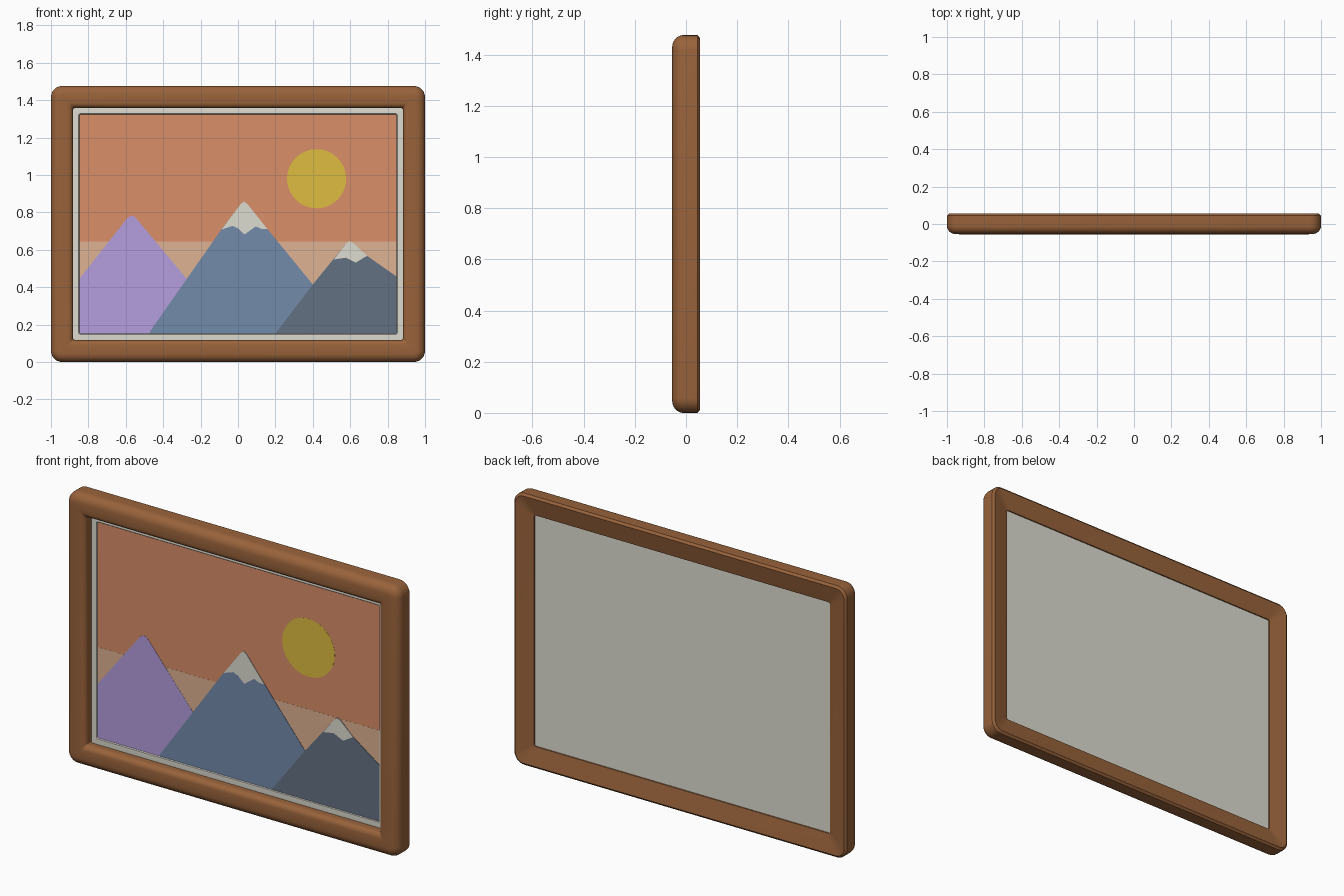
import bpy, bmesh, math

if "Cube" in bpy.data.objects:
    bpy.data.objects.remove(bpy.data.objects["Cube"])

H = 1.476          # overall height
CZ = H / 2
PIC = 0.152        # picture inset from the outer edge
PX, PZ = 1 - PIC, PIC


def material(name, r, g, b):
    lin = [((c / 255 + 0.055) / 1.055) ** 2.4 for c in (r, g, b)]
    m = bpy.data.materials.new(name)
    m.diffuse_color = (*lin, 1)
    m.use_nodes = True
    m.node_tree.nodes["Principled BSDF"].inputs["Base Color"].default_value = m.diffuse_color
    return m


WOOD = material("brown wood", 153, 99, 59)
CARD = material("off white", 222, 220, 209)
SKY = material("orange sky", 218, 142, 104)
HAZE = material("pale haze", 222, 178, 146)
SUN = material("yellow sun", 222, 188, 65)
PURPLE = material("purple", 181, 157, 222)
BLUE = material("blue", 115, 139, 171)
SLATE = material("slate", 100, 113, 131)


def finish(name, bm, mat, smooth=False):
    bmesh.ops.recalc_face_normals(bm, faces=bm.faces[:])
    me = bpy.data.meshes.new(name)
    bm.to_mesh(me)
    bm.free()
    me.materials.append(mat)
    ob = bpy.data.objects.new(name, me)
    bpy.context.collection.objects.link(ob)
    if smooth:
        bpy.ops.object.select_all(action='DESELECT')
        ob.select_set(True)
        bpy.context.view_layer.objects.active = ob
        bpy.ops.object.shade_smooth_by_angle(angle=math.radians(35))
    return ob


def rounded_rect(inset, y, radius, steps=6):
    """Points of a rounded rectangle set in from the outer edge."""
    w, h = 1 - inset - radius, CZ - inset - radius
    pts = []
    for q, (sx, sz) in enumerate(((1, 1), (-1, 1), (-1, -1), (1, -1))):
        for i in range(steps + 1):
            a = math.pi / 2 * (q + i / steps)
            pts.append((sx * w + radius * math.cos(a), y,
                        CZ + sz * h + radius * math.sin(a)))
    return pts


def loft(name, profile, mat, closed):
    """Sweep a profile of (inset, y) points around the rectangle."""
    bm = bmesh.new()
    rings = [[bm.verts.new(p) for p in rounded_rect(i, y, max(0.01, 0.06 - i))]
             for i, y in profile]
    n = len(rings[0])
    pairs = list(zip(rings, rings[1:]))
    if closed:
        pairs.append((rings[-1], rings[0]))
    else:
        bm.faces.new(rings[0])
        bm.faces.new(rings[-1])
    for a, b in pairs:
        for k in range(n):
            j = (k + 1) % n
            bm.faces.new((a[k], a[j], b[j], b[k]))
    return finish(name, bm, mat, True)


def plate(name, pts, layer, mat):
    """Thin painted shape lying on the picture."""
    bm = bmesh.new()
    y = 0.006 - 0.0008 * layer
    f = bm.faces.new([bm.verts.new((x, y, z)) for x, z in pts])
    ext = bmesh.ops.extrude_face_region(bm, geom=[f])
    for v in ext["geom"]:
        if isinstance(v, bmesh.types.BMVert):
            v.co.y = 0.0065
    # keep the front face so that the plate is a closed solid
    if f not in bm.faces[:]:
        bm.faces.new([v for v in bm.verts if abs(v.co.y - y) < 1e-6])
    return finish(name, bm, mat)


# Wooden frame: bullnose front, soft inner lip, sloping back
frame = [(0.012, 0.055), (0.0, 0.045), (0.0, -0.010)]
for i in range(1, 9):
    a = math.pi / 2 * i / 8
    frame.append((0.048 * (1 - math.cos(a)), -0.010 - 0.044 * math.sin(a)))
frame.append((0.068, -0.055))
for i in range(0, 7):
    a = math.pi / 2 * i / 6
    frame.append((0.090 + 0.028 * math.sin(a), -0.026 - 0.028 * math.cos(a)))
frame += [(0.118, 0.020), (0.111, 0.024), (0.110, 0.034)]
loft("frame", frame, WOOD, True)

# Mat board and backing, with a bevelled window for the picture
loft("mat_board", [(0.109, 0.028), (0.109, 0.001), (0.118, 0.000),
                   (PIC - 0.004, 0.000), (PIC, 0.006)], CARD, False)

# Sky and haze
TOP = H - PIC
plate("sky", [(-PX, PZ), (PX, PZ), (PX, TOP), (-PX, TOP)], 0.4, SKY)
plate("haze", [(-PX, PZ), (PX, PZ), (PX, 0.645), (-PX, 0.645)], 1, HAZE)

# Sun
plate("sun", [(0.42 + 0.158 * math.cos(t * math.pi / 24),
               0.98 + 0.158 * math.sin(t * math.pi / 24)) for t in range(48)], 1, SUN)

# Mountains, from far to near
plate("purple_mountain", [(-PX, PZ), (-0.04, PZ), (-0.27, 0.44), (-0.55, 0.775),
                          (-0.57, 0.783), (-0.59, 0.772), (-PX, 0.445)], 2, PURPLE)
plate("blue_mountain", [(-0.47, PZ), (0.62, PZ), (0.40, 0.415), (0.158, 0.71),
                        (0.05, 0.845), (0.032, 0.858), (0.015, 0.845),
                        (-0.088, 0.71), (-0.47, 0.165)], 3, BLUE)
plate("slate_mountain", [(0.20, PZ), (PX, PZ), (PX, 0.457), (0.69, 0.568),
                         (0.615, 0.638), (0.597, 0.646), (0.58, 0.636),
                         (0.40, 0.415)], 4, SLATE)

# Snow caps
plate("blue_mountain_snow", [(-0.088, 0.708), (-0.03, 0.728), (0.0, 0.715),
                             (0.035, 0.682), (0.095, 0.725), (0.125, 0.712),
                             (0.158, 0.710), (0.05, 0.845), (0.032, 0.858),
                             (0.015, 0.845)], 4, CARD)
plate("slate_mountain_snow", [(0.512, 0.548), (0.575, 0.558), (0.63, 0.532),
                              (0.69, 0.568), (0.615, 0.638), (0.597, 0.646),
                              (0.58, 0.636)], 5, CARD)
